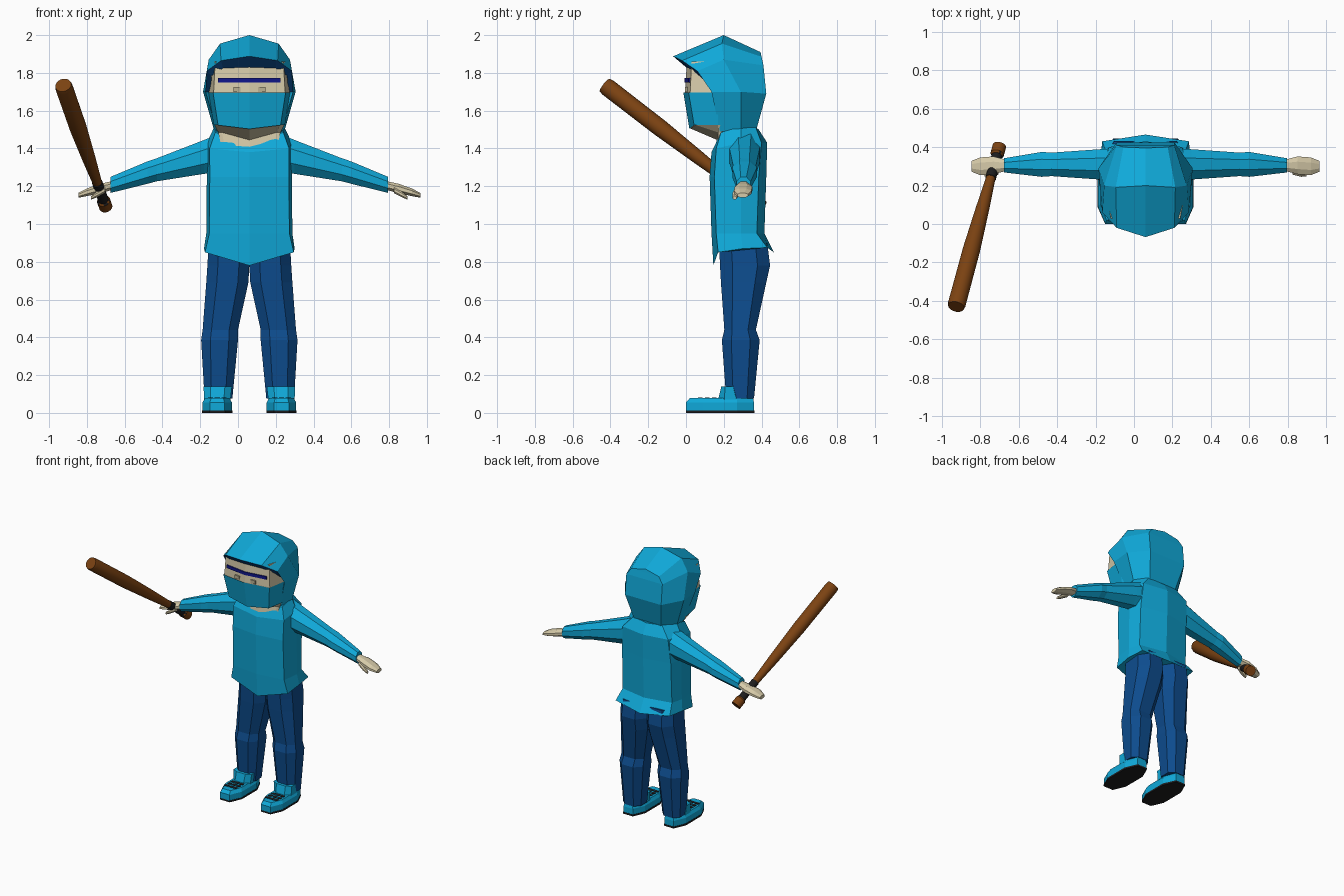
import bpy, bmesh, math
from mathutils import Vector

if "Cube" in bpy.data.objects:
    bpy.data.objects.remove(bpy.data.objects["Cube"])

CX = 0.06  # body centre line


def mat(name, rgb):
    m = bpy.data.materials.new(name)
    m.diffuse_color = (*rgb, 1)
    m.use_nodes = True
    m.node_tree.nodes["Principled BSDF"].inputs["Base Color"].default_value = m.diffuse_color
    return m


TEAL = mat("teal cloth", (0.005, 0.40, 0.70))
BLUE = mat("blue denim", (0.004, 0.072, 0.27))
SKIN = mat("skin", (0.68, 0.60, 0.40))
EYE = mat("eye beige", (0.50, 0.44, 0.29))
NAVY = mat("navy", (0.005, 0.008, 0.26))
WOOD = mat("brown wood", (0.20, 0.055, 0.006))
BLACK = mat("black rubber", (0.012, 0.012, 0.013))


def make(name, verts, faces, mats, rule=None, recalc=True):
    """Mesh object; rule(centre) gives the material index of a face."""
    me = bpy.data.meshes.new(name)
    me.from_pydata([tuple(v) for v in verts], [], faces)
    bm = bmesh.new()
    bm.from_mesh(me)
    if recalc:
        bmesh.ops.recalc_face_normals(bm, faces=bm.faces)
    for f in bm.faces:
        f.material_index = rule(f.calc_center_median()) if rule else 0
    bm.to_mesh(me)
    bm.free()
    for m in mats:
        me.materials.append(m)
    ob = bpy.data.objects.new(name, me)
    bpy.context.collection.objects.link(ob)
    return ob


def loft(name, rings, mats, rule=None, caps=(True, True)):
    n = len(rings[0])
    verts = [p for r in rings for p in r]
    faces = [(k*n + i, k*n + (i+1) % n, (k+1)*n + (i+1) % n, (k+1)*n + i)
             for k in range(len(rings)-1) for i in range(n)]
    if caps[0]:
        faces.append(tuple(range(n)))
    if caps[1]:
        faces.append(tuple(range(len(verts)-n, len(verts))))
    return make(name, verts, faces, mats, rule)


def sym_ring(half):
    """Closed ring from (x, y, z) points running front centre to back centre."""
    right = [(CX + x, y, z) for x, y, z in half]
    left = [(CX - x, y, z) for x, y, z in half[-2:0:-1]]
    return right + left


def box(name, x0, x1, y0, y1, z0, z1, m):
    a = [(x0, y0, z0), (x1, y0, z0), (x1, y1, z0), (x0, y1, z0)]
    return loft(name, [a, [(x, y, z1) for x, y, _ in a]], [m])


# Sweater: collar dips at the front, hem flares and dips to a point
def torso_ring(w, yf, yc, yb, z):
    return sym_ring([(0, yf, z), (w*0.93, yc, z), (w, 0.29, z),
                     (w*0.9, yb-0.04, z), (0, yb, z)])


loft("sweater", [
    sym_ring([(0, 0.145, 0.78), (0.235, 0.17, 0.85), (0.24, 0.30, 0.87),
              (0.225, 0.43, 0.875), (0, 0.465, 0.85)]),
    torso_ring(0.228, 0.135, 0.16, 0.415, 0.95),
    torso_ring(0.225, 0.125, 0.15, 0.425, 1.25),
    sym_ring([(0, 0.135, 1.38), (0.21, 0.16, 1.40), (0.225, 0.29, 1.43),
              (0.19, 0.40, 1.43), (0, 0.43, 1.43)]),
    sym_ring([(0, 0.165, 1.42), (0.18, 0.185, 1.485), (0.185, 0.29, 1.515),
              (0.12, 0.37, 1.51), (0, 0.385, 1.50)]),
], [TEAL])


# Head: skin with a cloth mask over the lower face
def head_ring(w, yf, yc, z, dz=0.0):
    return sym_ring([(0, yf, z), (w*0.88, yc, z+dz), (w, 0.17, z+dz),
                     (w*0.8, 0.33, z+dz), (0, 0.35, z+dz)])


loft("head", [
    head_ring(0.15, 0.15, 0.17, 1.38, 0.04),
    head_ring(0.165, 0.165, 0.17, 1.445, 0.04),
    head_ring(0.185, 0.025, 0.05, 1.505, 0.02),
    head_ring(0.215, -0.006, 0.022, 1.695),
    head_ring(0.205, 0.005, 0.03, 1.86),
], [SKIN])
loft("mask", [
    head_ring(0.188, 0.018, 0.043, 1.503, 0.02),
    head_ring(0.218, -0.014, 0.014, 1.695),
], [TEAL], caps=(False, False))

# Eyes and brow bar, following the slightly pointed face
for s, side in ((-1, "left"), (1, "right")):
    x = CX + s*0.066
    box(side + "_eye", x-0.019, x+0.019, -0.004, 0.02, 1.700, 1.725, EYE)
    loft(side + "_brow", [[(CX + s*px, py + d, z) for d, z in
                           ((-0.009, 1.75), (-0.009, 1.772), (0.01, 1.772), (0.01, 1.75))]
                          for px, py in ((0, 0), (0.165, 0.023))], [NAVY])


# Hood: three arches from the brim to the back, closed across the back
def arch(half):
    return [(CX - x, y, z) for x, y, z in half] + \
           [(CX + x, y, z) for x, y, z in half[-2::-1]]


brim = arch([(0.17, 0.18, 1.49), (0.232, 0.135, 1.70), (0.225, 0.06, 1.81),
             (0.15, -0.02, 1.865), (0, -0.068, 1.888)])
crown = arch([(0.185, 0.29, 1.49), (0.245, 0.29, 1.70), (0.215, 0.20, 1.87),
              (0.155, 0.19, 1.955), (0, 0.20, 2.0)])
back = arch([(0.11, 0.37, 1.49), (0.15, 0.425, 1.69), (0.15, 0.41, 1.84),
             (0.115, 0.40, 1.885), (0, 0.395, 1.91)])
strip = [(k*9 + i, k*9 + i + 1, k*9 + i + 10, k*9 + i + 9)
         for k in range(2) for i in range(8)]
closing = [(18+i, 19+i, 25-i, 26-i) for i in range(3)] + [(21, 22, 23)]
make("hood", brim + crown + back, strip + closing, [TEAL])

# Lining between the brim edge and the head
inner = arch([(0.15, 0.20, 1.50), (0.205, 0.17, 1.70), (0.20, 0.07, 1.785),
              (0.14, 0.015, 1.825), (0, 0.0, 1.83)])
make("hood_lining", brim + inner, [(i, i+9, i+10, i+1) for i in range(8)],
     [TEAL, BLUE], lambda c: 1 if c.z > 1.72 else 0)


# Octagonal sections for limbs
def section_x(x, y, z, ry, rz):
    return [(x, y + ry*math.cos(a), z + rz*math.sin(a))
            for a in (math.tau*(i + 0.5)/8 for i in range(8))]


def section_z(s, x0, x1, y0, y1, z, c=0.25):
    dx, dy = (x1-x0)*c, (y1-y0)*c
    pts = [(x0+dx, y0), (x1-dx, y0), (x1, y0+dy), (x1, y1-dy),
           (x1-dx, y1), (x0+dx, y1), (x0, y1-dy), (x0, y0+dy)]
    return [(CX + s*x, y, z) for x, y in pts]


for s, side in ((-1, "left"), (1, "right")):
    # Sleeve
    loft(side + "_sleeve", [section_x(CX + s*x, *p) for x, *p in (
        (0.15, 0.31, 1.38, 0.09, 0.11), (0.24, 0.31, 1.355, 0.085, 0.097),
        (0.49, 0.31, 1.287, 0.066, 0.066), (0.54, 0.31, 1.272, 0.07, 0.064),
        (0.735, 0.305, 1.207, 0.04, 0.046))], [TEAL])
    # Hand and thumb
    loft(side + "_hand", [section_x(CX + s*x, *p) for x, *p in (
        (0.72, 0.305, 1.205, 0.03, 0.025), (0.79, 0.305, 1.188, 0.05, 0.027),
        (0.86, 0.30, 1.168, 0.05, 0.022), (0.905, 0.30, 1.152, 0.03, 0.014))], [SKIN])
    loft(side + "_thumb", [section_x(CX + s*x, *p) for x, *p in (
        (0.765, 0.275, 1.18, 0.02, 0.018), (0.81, 0.262, 1.155, 0.018, 0.016),
        (0.838, 0.258, 1.138, 0.011, 0.01))], [SKIN])
    # Trouser leg
    loft(side + "_trouser_leg", [section_z(s, *p) for p in (
        (0.0, 0.215, 0.175, 0.43, 0.90), (0.0, 0.222, 0.18, 0.445, 0.78),
        (0.005, 0.228, 0.185, 0.425, 0.69), (0.06, 0.247, 0.203, 0.37, 0.44),
        (0.06, 0.255, 0.19, 0.39, 0.385), (0.09, 0.237, 0.213, 0.36, 0.075))], [BLUE])
    # Shoe with tongue, sole and laces
    loft(side + "_shoe", [section_z(s, *p) for p in (
        (0.092, 0.248, 0.0, 0.36, 0.012), (0.092, 0.248, 0.0, 0.36, 0.055),
        (0.105, 0.235, 0.02, 0.355, 0.078))], [TEAL])
    loft(side + "_sole", [section_z(s, 0.09, 0.25, 0.0, 0.362, z)
                          for z in (0, 0.013)], [BLACK])
    loft(side + "_shoe_tongue", [section_z(s, *p) for p in (
        (0.10, 0.24, 0.17, 0.30, 0.07), (0.092, 0.242, 0.187, 0.27, 0.14))], [TEAL])
    for row in range(3):
        for col in range(3):
            x, y = CX + s*(0.134 + col*0.036), 0.075 + row*0.037
            box(f"{side}_lace_{row}_{col}", x-0.014, x+0.014, y-0.012, y+0.012,
                0.076, 0.081, BLACK)

# Bat: turned profile along the axis from tip to knob
tip, knob = Vector((-0.925, -0.43, 1.735)), Vector((-0.70, 0.405, 1.09))
axis = (knob - tip).normalized()
u = axis.orthogonal().normalized()
v = axis.cross(u)
length = (knob - tip).length


def bat_ring(t, r):
    c = tip.lerp(knob, t)
    return [c + r*(u*math.cos(a) + v*math.sin(a))
            for a in (math.tau*i/16 for i in range(16))]


def bat_colour(c):
    t = (c - tip).dot(axis) / length
    return 1 if 0.80 < t < 0.945 else 0


bat = loft("bat", [bat_ring(*p) for p in (
    (0, 0.043), (0.02, 0.047), (0.35, 0.046), (0.60, 0.036), (0.80, 0.025),
    (0.801, 0.028), (0.94, 0.028), (0.95, 0.036), (1.0, 0.036))], [WOOD, BLACK], bat_colour)
bpy.context.view_layer.objects.active = bat
bat.select_set(True)
bpy.ops.object.shade_smooth_by_angle(angle=math.radians(30))
